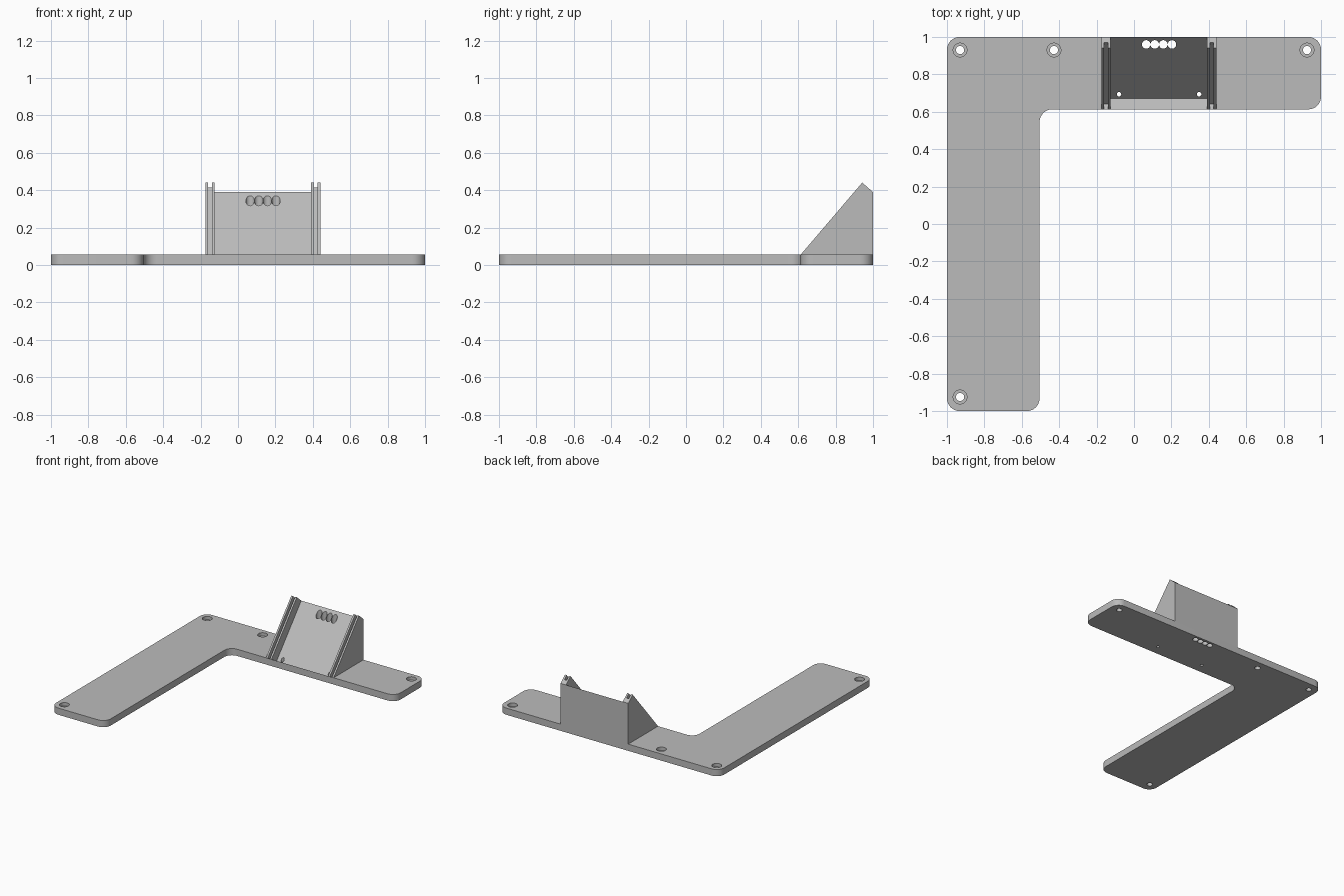
import bpy, bmesh
from math import pi, cos, sin
from mathutils import Vector

cube = bpy.data.objects.get("Cube")
if cube:
    bpy.data.objects.remove(cube, do_unlink=True)

grey = bpy.data.materials.new("light grey")
grey.use_nodes = True
colour = (0.5, 0.5, 0.5, 1)
grey.diffuse_color = colour
grey.node_tree.nodes["Principled BSDF"].inputs["Base Color"].default_value = colour

THICK = 0.055
INNER_Y = 0.613      # front edge of the long back arm
INNER_X = -0.505     # inner edge of the side arm
MID = 0.1325         # centre line of the sloped holder


def prism(name, points, offset):
    """Closed solid made by sweeping a flat outline along an offset."""
    bm = bmesh.new()
    base = bm.faces.new([bm.verts.new(p) for p in points])
    swept = bmesh.ops.extrude_face_region(bm, geom=[base], use_keep_orig=True)
    moved = [v for v in swept["geom"] if isinstance(v, bmesh.types.BMVert)]
    bmesh.ops.translate(bm, verts=moved, vec=offset)
    bmesh.ops.recalc_face_normals(bm, faces=bm.faces)
    mesh = bpy.data.meshes.new(name)
    bm.to_mesh(mesh)
    bm.free()
    mesh.materials.append(grey)
    obj = bpy.data.objects.new(name, mesh)
    bpy.context.collection.objects.link(obj)
    return obj


def rod(name, x, y, radius, low, high, sides=32):
    ring = [(x + radius * cos(2 * pi * i / sides),
             y + radius * sin(2 * pi * i / sides), low) for i in range(sides)]
    return prism(name, ring, (0, 0, high - low))


def rounded(corners, radius, steps=10):
    """Outline with every right-angled corner rounded."""
    out = []
    for i, c in enumerate(corners):
        c = Vector(c)
        a = (Vector(corners[i - 1]) - c).normalized() * radius
        b = (Vector(corners[(i + 1) % len(corners)]) - c).normalized() * radius
        for k in range(steps + 1):
            t = k / steps * pi / 2
            out.append(c + a * (1 - sin(t)) + b * (1 - cos(t)))
    return out


def cut(obj, cutters):
    bpy.context.view_layer.objects.active = obj
    for c in cutters:
        mod = obj.modifiers.new("cut", "BOOLEAN")
        mod.operation = "DIFFERENCE"
        mod.solver = "EXACT"
        mod.object = c
        bpy.ops.object.modifier_apply(modifier=mod.name)


# L-shaped base plate
plate = prism("base_plate", rounded([
    (-1, -1, 0), (INNER_X, -1, 0), (INNER_X, INNER_Y, 0),
    (1, INNER_Y, 0), (1, 1, 0), (-1, 1, 0)], 0.068), (0, 0, THICK))

# Sloped wedge holder
foot = Vector((0, INNER_Y, THICK))
peak = Vector((0, 0.942, 0.44))
slope = (peak - foot).normalized()
normal = Vector((0, -slope.z, slope.y))
half = 0.3075
shift = Vector((MID - half, 0, 0))
outline = [foot, peak, Vector((0, 1, 0.39)), Vector((0, 1, THICK))]
wedge = prism("wedge_holder", [p + shift for p in outline], (2 * half, 0, 0))


# Tray recess and rail grooves, sunk square to the slope
def channel(name, x0, x1, depth):
    low, high = foot - normal * depth, foot + normal * 0.1
    end = slope * 0.8
    pts = [low, low + end, high + end, high]
    return prism(name, [p + Vector((x0, 0, 0)) for p in pts], (x1 - x0, 0, 0))


shared = [channel("tray_cutter", MID - 0.2575, MID + 0.2575, 0.0766)]
for side in (-1, 1):
    a, b = sorted((MID + side * 0.2925, MID + side * 0.2725))
    shared.append(channel("groove_cutter", a, b, 0.039))

# Row of cable holes and the two small tray holes
for i in range(4):
    shared.append(rod("cable_hole_cutter", 0.065 + i * 0.046, 0.96, 0.0228, -0.1, 0.6))
for x in (-0.08, 0.348):
    shared.append(rod("tray_hole_cutter", x, 0.694, 0.012, -0.1, 0.6))

# Counterbored mounting holes
mounts = []
for x, y in ((-0.93, 0.93), (-0.428, 0.93), (0.925, 0.93), (-0.93, -0.925)):
    mounts.append(rod("mount_hole_cutter", x, y, 0.022, -0.1, 0.2))
    mounts.append(rod("counterbore_cutter", x, y, 0.037, 0.028, 0.2))

cut(plate, shared + mounts)
cut(wedge, shared)
for c in shared + mounts:
    bpy.data.objects.remove(c, do_unlink=True)

# Smooth the round walls and keep the edges crisp
for obj in (plate, wedge):
    bpy.ops.object.select_all(action="DESELECT")
    obj.select_set(True)
    bpy.context.view_layer.objects.active = obj
    bpy.ops.object.shade_smooth_by_angle(angle=pi / 6)
